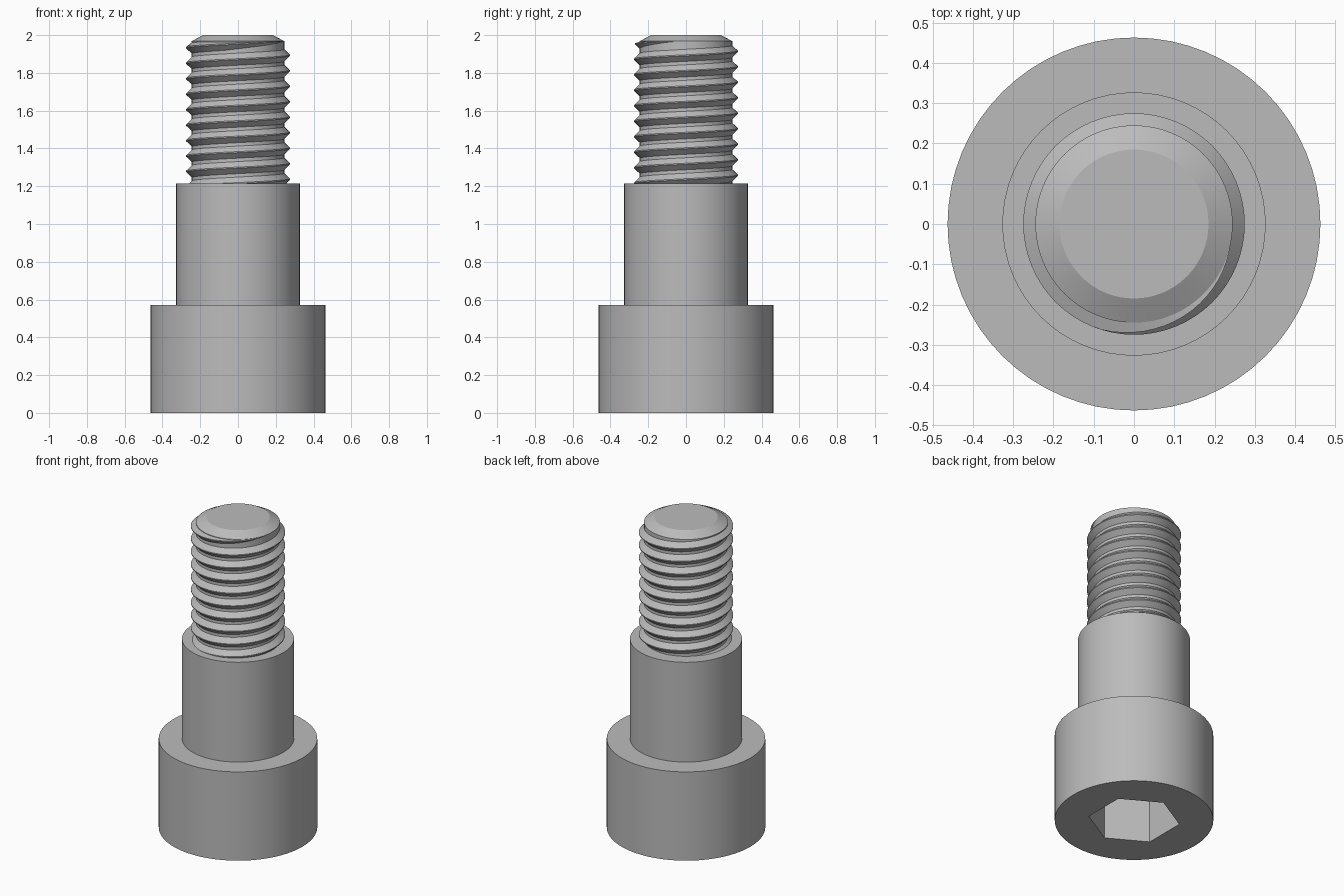
import bpy, bmesh, math

if "Cube" in bpy.data.objects:
    bpy.data.objects.remove(bpy.data.objects["Cube"], do_unlink=True)

SEGMENTS = 64
CORE_R, CREST_R = 0.245, 0.275
SHOULDER_TOP = 1.215
PITCH = 0.082

steel = bpy.data.materials.new("grey steel")
steel.use_nodes = True
steel.diffuse_color = (0.5, 0.5, 0.5, 1)
steel.node_tree.nodes["Principled BSDF"].inputs["Base Color"].default_value = (0.5, 0.5, 0.5, 1)


def finish(name, bm, smooth=True):
    """Turn a bmesh into a named steel object."""
    bmesh.ops.recalc_face_normals(bm, faces=bm.faces)
    mesh = bpy.data.meshes.new(name)
    bm.to_mesh(mesh)
    bm.free()
    mesh.materials.append(steel)
    obj = bpy.data.objects.new(name, mesh)
    bpy.context.collection.objects.link(obj)
    if smooth:
        bpy.ops.object.select_all(action="DESELECT")
        obj.select_set(True)
        bpy.context.view_layer.objects.active = obj
        bpy.ops.object.shade_smooth_by_angle(angle=math.radians(25))
    return obj


def lathe(name, profile, sides=SEGMENTS, turn=0.0, smooth=True):
    """Revolve (radius, height) points into a capped solid."""
    bm = bmesh.new()
    rings = []
    for r, z in profile:
        angles = [turn + math.tau * i / sides for i in range(sides)]
        rings.append([bm.verts.new((r * math.cos(a), r * math.sin(a), z)) for a in angles])
    for low, high in zip(rings, rings[1:]):
        for i in range(sides):
            j = (i + 1) % sides
            bm.faces.new((low[i], low[j], high[j], high[i]))
    bm.faces.new(rings[0][::-1])
    bm.faces.new(rings[-1])
    return finish(name, bm, smooth)


# Head, shoulder and chamfered core as one turned body
body = lathe("screw_body", [
    (0.463, 0), (0.463, 0.572),
    (0.327, 0.572), (0.327, SHOULDER_TOP),
    (CORE_R, SHOULDER_TOP), (CORE_R, 1.968), (0.185, 2.0),
])

# Hexagonal drive socket cut into the underside of the head
cutter = lathe("socket_cutter", [(0.268, -0.1), (0.268, 0.3)],
               sides=6, turn=math.radians(30), smooth=False)
cutter.hide_render = True
cutter.hide_set(True)
cut = body.modifiers.new("hex_socket", "BOOLEAN")
cut.operation = "DIFFERENCE"
cut.solver = "EXACT"
cut.object = cutter
# Cut before the smoothing modifier, if there is one
body.modifiers.move(len(body.modifiers) - 1, 0)

# Right-handed V thread, starting inside the shoulder and fading out at the top
bm = bmesh.new()
end_z, turns = 1.975, 9.6
steps = int(turns * SEGMENTS)
fade_steps = 0.3 * SEGMENTS
sections = []
for i in range(steps + 1):
    back = steps - i
    a = -math.tau * back / SEGMENTS
    z = end_z - PITCH * back / SEGMENTS
    fade = min(1, back / fade_steps)
    crest = CORE_R - 0.004 + (CREST_R - CORE_R + 0.004) * fade
    half = PITCH * (0.1 + 0.36 * fade)
    inner = CORE_R - 0.006
    points = [(inner, z - half), (crest, z - 0.003), (crest, z + 0.003), (inner, z + half)]
    # Keep the fading end below the chamfer
    points = [(r, min(h, 1.966)) for r, h in points]
    sections.append([bm.verts.new((r * math.cos(a), r * math.sin(a), h)) for r, h in points])
for s, t in zip(sections, sections[1:]):
    for k in range(4):
        m = (k + 1) % 4
        bm.faces.new((s[k], t[k], t[m], s[m]))
bm.faces.new(sections[0])
bm.faces.new(sections[-1][::-1])
finish("screw_thread", bm)
